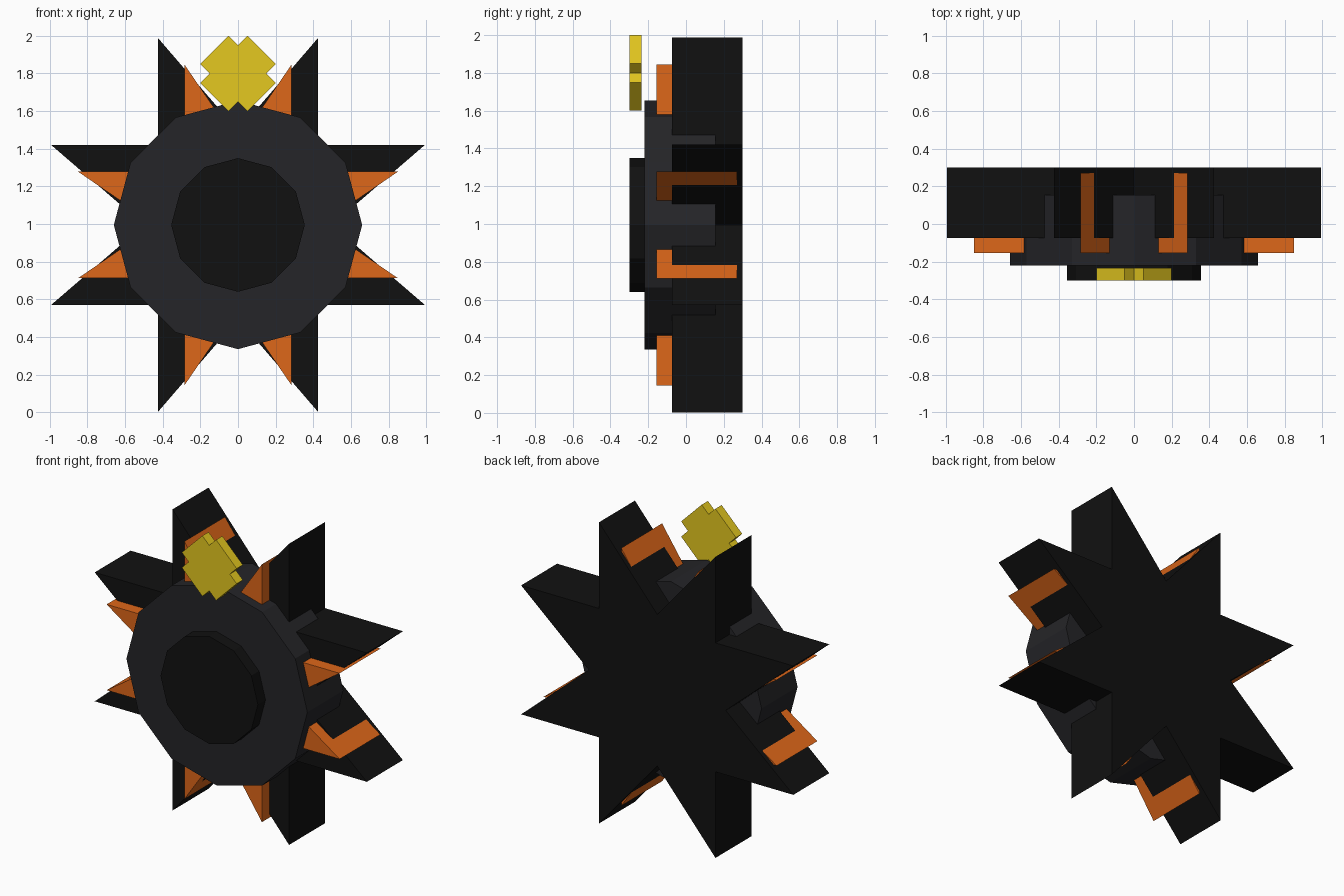
import bpy, bmesh
from math import sin, cos, radians

if "Cube" in bpy.data.objects:
    bpy.data.objects.remove(bpy.data.objects["Cube"])

CENTRE_Z = 0.995


def material(name, rgb):
    mat = bpy.data.materials.new(name)
    mat.diffuse_color = (*rgb, 1)
    mat.use_nodes = True
    mat.node_tree.nodes["Principled BSDF"].inputs["Base Color"].default_value = mat.diffuse_color
    return mat


def prism(name, outline, y0, y1, z, mat):
    """Extrude an (x, z) outline from y0 to y1, centred at height z."""
    bm = bmesh.new()
    front = bm.faces.new([bm.verts.new((x, y0, h + z)) for x, h in outline])
    ext = bmesh.ops.extrude_face_region(bm, geom=[front], use_keep_orig=True)
    verts = [g for g in ext["geom"] if isinstance(g, bmesh.types.BMVert)]
    bmesh.ops.translate(bm, verts=verts, vec=(0, y1 - y0, 0))
    bmesh.ops.recalc_face_normals(bm, faces=bm.faces)
    mesh = bpy.data.meshes.new(name)
    bm.to_mesh(mesh)
    bm.free()
    mesh.materials.append(mat)
    obj = bpy.data.objects.new(name, mesh)
    bpy.context.collection.objects.link(obj)
    return obj


def four_fold(points):
    """Repeat a quarter outline by 90 degree turns."""
    out = []
    for _ in range(4):
        out += points
        points = [(z, -x) for x, z in points]
    return out


def star(side, tip, valley):
    return four_fold([(0, valley), (side, tip), (side, side), (tip, side)])


def dodecagon(r):
    return [(r * sin(radians(30 * i)), r * cos(radians(30 * i))) for i in range(12)]


black = material("black", (0.0055, 0.0055, 0.0055))
charcoal = material("charcoal", (0.018, 0.018, 0.021))
orange = material("orange", (0.73, 0.135, 0.010))
yellow = material("yellow", (0.78, 0.58, 0.014))

# Eight-pointed stars: thick black body and smaller orange layer
prism("outer_star", star(0.425, 0.993, 0.50), -0.075, 0.30, CENTRE_Z, black)
prism("inner_star", star(0.283, 0.85, 0.436), -0.155, 0.27, CENTRE_Z, orange)

# Twelve-sided hub and its raised front cap
prism("hub", dodecagon(0.66), -0.22, 0.155, CENTRE_Z, charcoal)
prism("hub_cap", dodecagon(0.355), -0.30, -0.21, CENTRE_Z, black)

# Notched yellow diamond floating at the top
notched = four_fold([(0, 0.15), (0.05, 0.20), (0.20, 0.05)])
prism("top_marker", notched, -0.30, -0.235, 1.80, yellow)
